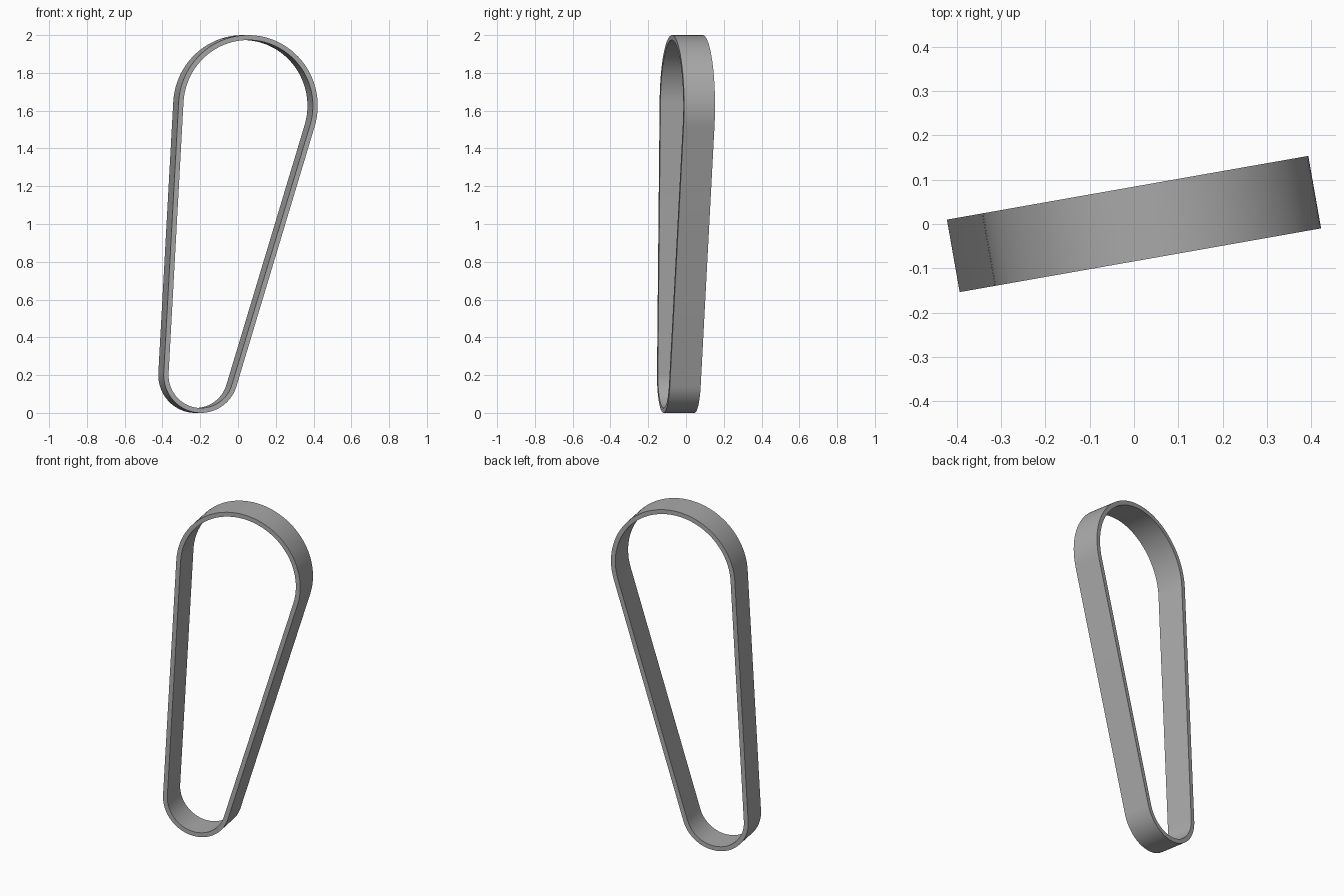
import bpy, bmesh
from math import sin, cos, asin, atan2, hypot, pi, radians
from mathutils import Matrix

if "Cube" in bpy.data.objects:
    bpy.data.objects.remove(bpy.data.objects["Cube"])

WIDTH, THICK, TURN = 0.166, 0.026, radians(10)
BIG = (0.04, 1.626, 0.374)      # x, z, radius of the upper round end
SMALL = (-0.214, 0.2, 0.2)      # lower round end
STEPS = 48

# One flat grey for the whole belt
grey = bpy.data.materials.new("belt grey")
grey.use_nodes = True
colour = (0.4, 0.4, 0.4, 1)
grey.diffuse_color = colour
grey.node_tree.nodes["Principled BSDF"].inputs["Base Color"].default_value = colour


def arc(circle, inset, start, end):
    x, z, r = circle
    angles = [start + (end - start) * i / STEPS for i in range(STEPS + 1)]
    return [(x + (r - inset) * cos(a), z + (r - inset) * sin(a)) for a in angles]


def belt_outline(inset):
    """Two arcs joined by their common outer tangents."""
    dx, dz = BIG[0] - SMALL[0], BIG[1] - SMALL[1]
    axis = atan2(dz, dx)
    spread = pi / 2 + asin((BIG[2] - SMALL[2]) / hypot(dx, dz))
    return (arc(BIG, inset, axis - spread, axis + spread)
            + arc(SMALL, inset, axis + spread, axis - spread + 2 * pi))


# Closed belt: sweep a rectangular section around the outline
bm = bmesh.new()
outer, inner = belt_outline(0), belt_outline(THICK)
rings = [[bm.verts.new((x, y, z)) for x, z in outline]
         for outline, y in ((outer, -WIDTH / 2), (outer, WIDTH / 2),
                            (inner, WIDTH / 2), (inner, -WIDTH / 2))]
count = len(outer)
for k in range(4):
    a, b = rings[k], rings[(k + 1) % 4]
    for i in range(count):
        j = (i + 1) % count
        bm.faces.new((a[i], a[j], b[j], b[i]))
bmesh.ops.recalc_face_normals(bm, faces=bm.faces)
bmesh.ops.rotate(bm, verts=bm.verts, matrix=Matrix.Rotation(TURN, 3, 'Z'))

mesh = bpy.data.meshes.new("belt")
bm.to_mesh(mesh)
bm.free()
mesh.materials.append(grey)
belt = bpy.data.objects.new("belt", mesh)
bpy.context.collection.objects.link(belt)

# Smooth bands with crisp rims
bpy.ops.object.select_all(action='DESELECT')
belt.select_set(True)
bpy.context.view_layer.objects.active = belt
bpy.ops.object.shade_smooth_by_angle(angle=radians(30))
